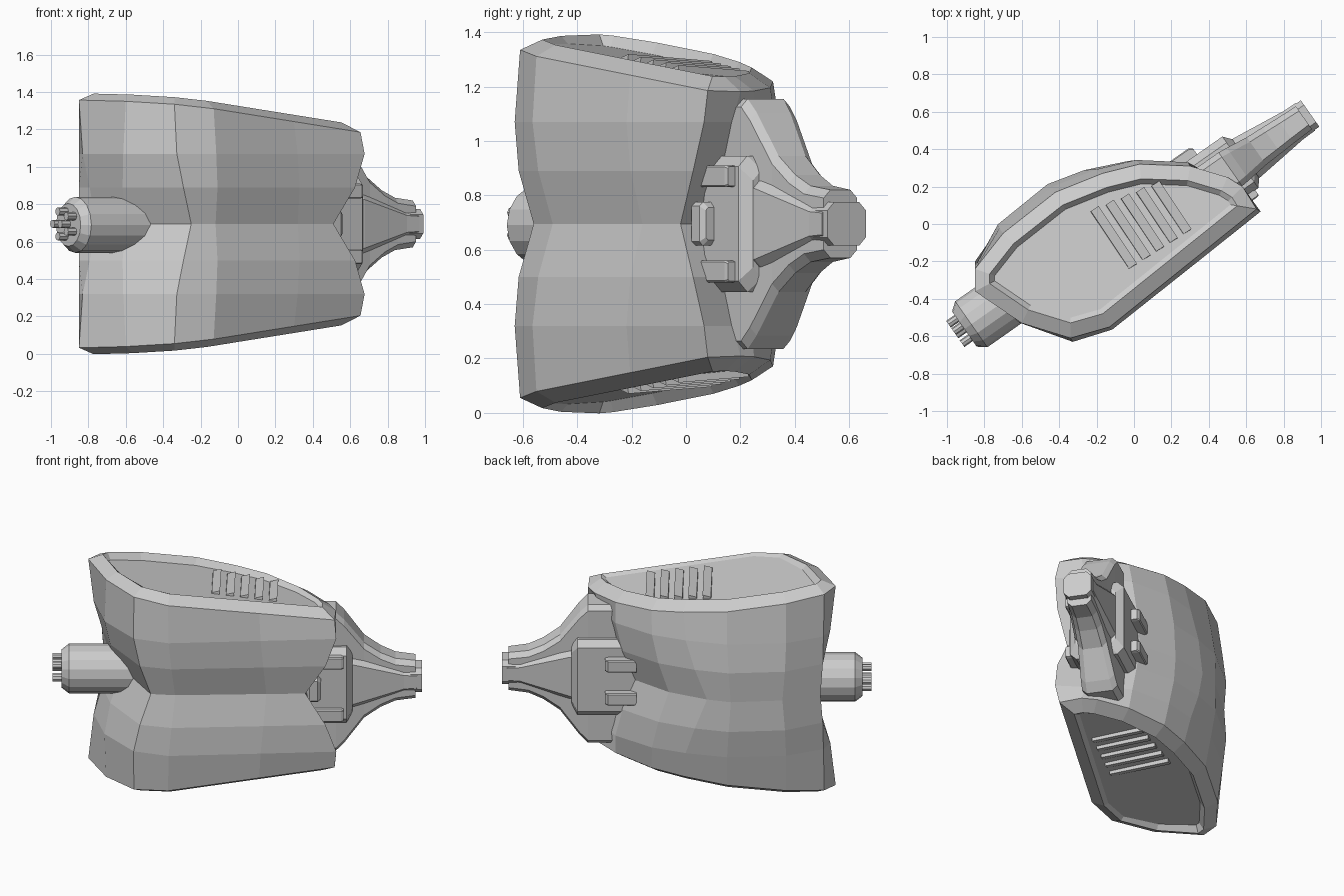
import bpy, bmesh, math
from mathutils import Matrix, Vector

if "Cube" in bpy.data.objects:
    bpy.data.objects.remove(bpy.data.objects["Cube"])

MID = 0.695                  # height of the mirror plane
YAW = math.radians(35)       # direction of the long axis
ARM_V = -0.056               # sideways offset of the tail arm
BARREL_V = 0.06
SLOPE = Vector((-0.088, -0.09))   # fall of the end caps


def finish(name, bm, yaw=0.0, mirror=False):
    bmesh.ops.recalc_face_normals(bm, faces=bm.faces)
    mesh = bpy.data.meshes.new(name)
    bm.to_mesh(mesh)
    bm.free()
    obj = bpy.data.objects.new(name, mesh)
    bpy.context.collection.objects.link(obj)
    obj.location.z = MID
    obj.rotation_euler.z = yaw
    if mirror:
        mod = obj.modifiers.new("mirror", 'MIRROR')
        mod.use_axis = (False, False, True)
    return obj


def bridge(bm, rings, cap_start=True):
    loops = [[bm.verts.new(p) for p in ring] for ring in rings]
    n = len(loops[0])
    for a, b in zip(loops, loops[1:]):
        for i in range(n):
            j = (i + 1) % n
            bm.faces.new((a[i], a[j], b[j], b[i]))
    if cap_start:
        bm.faces.new(loops[0][::-1])
    bm.faces.new(loops[-1])


def inset(ring, dist):
    """Offset a counter-clockwise outline inwards by dist."""
    out = []
    for i, p in enumerate(ring):
        a = (p - ring[i - 1]).normalized()
        b = (ring[(i + 1) % len(ring)] - p).normalized()
        na, nb = Vector((-a.y, a.x)), Vector((-b.y, b.x))
        out.append(p + (na + nb) * dist / (1 + na.dot(nb)))
    return out


def cap_z(p):
    return 1.295 + SLOPE.dot(p) - MID


def panel_z(p):
    v = p.y * math.cos(YAW) - p.x * math.sin(YAW)
    return cap_z(p) - 0.028 - 0.06 * v


def chamfer_loft(name, sections, v=ARM_V, mirror=False, z=0.0):
    """Loft chamfered rectangles given as (u, half width, half height, chamfer)."""
    bm = bmesh.new()
    rings = []
    for u, w, h, c in sections:
        corner = [(w, h - c), (w - c, h), (c - w, h), (-w, h - c),
                  (-w, c - h), (c - w, -h), (w - c, -h), (w, c - h)]
        rings.append([(u, v + a, z + b) for a, b in corner])
    bridge(bm, rings)
    return finish(name, bm, YAW, mirror)


def tube(name, profile, v, z=0.0, sides=16):
    bm = bmesh.new()
    rings = []
    for u, r in profile:
        angles = [math.tau * i / sides for i in range(sides)]
        rings.append([(u, v + r * math.cos(a), z + r * math.sin(a)) for a in angles])
    bridge(bm, rings)
    return finish(name, bm, YAW)


# Pod body: outlines at the rim and at the pinched waist
rim = [Vector(p) for p in (
    (-.85, -.36), (-.6, -.53), (-.34, -.61), (-.13, -.55), (.3, -.205),
    (.655, .08), (.58, .2), (.5, .25), (.3, .31), (.03, .32),
    (-.17, .27), (-.42, .17), (-.7, -.05), (-.85, -.24))]
waist = [Vector(p) for p in (
    (-.76, -.26), (-.6, -.36), (-.25, -.56), (-.12, -.49), (.32, -.16),
    (.51, -.02), (.44, .1), (.36, .19), (.18, .27), (-.08, .295),
    (-.33, .25), (-.47, .2), (-.71, 0), (-.85, -.2))]
early = {0: 0.3, 6: 0.35, 7: 0.35}    # corners that pull in sooner


def blend(t, bulge):
    ring = [a.lerp(b, t + early.get(i, 0)) for i, (a, b) in enumerate(zip(rim, waist))]
    return [Vector((max(p.x, -0.85), p.y)) for p in inset(ring, -bulge)]


def at(ring, height):
    return [(p.x, p.y, height(p) if callable(height) else height - MID) for p in ring]


bm = bmesh.new()
bridge(bm, [
    at(waist, MID),
    at(blend(0.55, 0.03), 0.89),
    at(blend(0.15, 0.026), 1.07),
    at(rim, lambda p: cap_z(p) - 0.045),
    at(inset(rim, 0.078), cap_z),
    at(inset(rim, 0.105), panel_z)], cap_start=False)
finish("pod_body", bm, mirror=True)

# Louvre slats on the end panels
bm = bmesh.new()
for i in range(5):
    c = Vector((-0.11 + 0.077 * i, -0.075 + 0.04 * i))
    m = (Matrix.Translation((c.x, c.y, panel_z(c)))
         @ Matrix.Rotation(-SLOPE.x, 4, 'Y')
         @ Matrix.Rotation(SLOPE.y - 0.05, 4, 'X')
         @ Matrix.Rotation(math.radians(-57), 4, 'Z')
         @ Matrix.Diagonal((0.37 - 0.015 * i, 0.05, 0.055, 1)))
    slat = bmesh.ops.create_cube(bm, size=1, matrix=m)["verts"]
    for vert in slat:
        local = m.inverted() @ vert.co
        if local.z > 0 and local.y < 0:
            vert.co.z -= 0.02
finish("louvre_slats", bm, mirror=True)

# Barrel with its cluster of pins
tube("barrel", [(-0.4, 0.15), (-1.02, 0.15), (-1.065, 0.115)], BARREL_V, -0.005)
for i in range(6):
    a = math.tau * i / 5
    r = 0.07 if i < 5 else 0
    tube(f"barrel_pin_{i + 1}", [(-1.05, 0.022), (-1.12, 0.022)],
         BARREL_V + r * math.cos(a), r * math.sin(a), 8)

# Tail arm: flared fin, raised plate, tip and bracket
chamfer_loft("tail_fin", [
    (.4, .11, .46, .03), (.59, .11, .46, .03), (.64, .105, .41, .03),
    (.76, .09, .25, .03), (.86, .085, .18, .03),
    (.95, .08, .14, .03), (1.07, .075, .125, .03)])
chamfer_loft("tail_plate", [
    (.5, .126, .18, .04), (.7, .126, .17, .04),
    (1.0, .092, .075, .03), (1.08, .09, .07, .03)])
chamfer_loft("tail_tip", [(1.02, .086, .08, .03), (1.11, .086, .08, .03)])
chamfer_loft("arm_bracket", [
    (.3, .168, .25, .04), (.655, .168, .25, .04), (.69, .126, .2, .04)])

# Front pad and the lugs on both flanks of the bracket
chamfer_loft("front_pad", [
    (.41, .04, .06, .01), (.43, .055, .08, .015),
    (.48, .055, .08, .015), (.5, .04, .06, .01)], ARM_V - 0.165)
chamfer_loft("front_lugs", [
    (.42, .04, .04, .006), (.62, .04, .04, .006), (.635, .035, .035, .006)],
    ARM_V - 0.165, True, 0.175)
chamfer_loft("back_lugs", [
    (.3, .04, .04, .006), (.47, .04, .04, .006), (.49, .025, .035, .006)],
    ARM_V + 0.18, True, 0.11)
